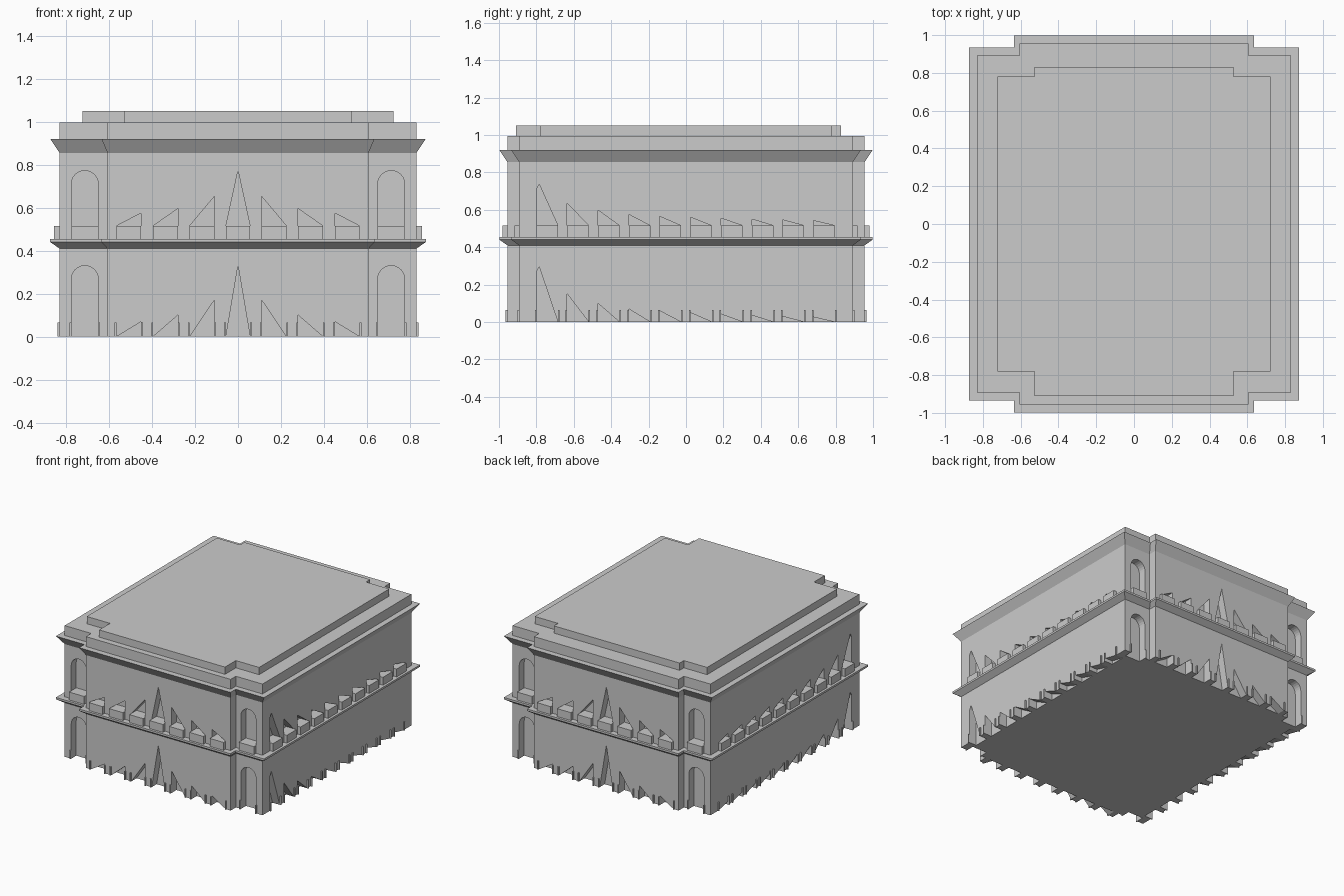
import bpy, bmesh, math
from mathutils import Vector

if "Cube" in bpy.data.objects:
    bpy.data.objects.remove(bpy.data.objects["Cube"])

X, Y, CX, CY = 0.83, 0.892, 0.607, 0.955   # corner and centre-bay half sizes
DEPTH = 0.06                               # window recess depth
FLOOR2 = 0.455

def make_object(name, bm):
    bmesh.ops.recalc_face_normals(bm, faces=bm.faces)
    mesh = bpy.data.meshes.new(name)
    bm.to_mesh(mesh)
    bm.free()
    ob = bpy.data.objects.new(name, mesh)
    bpy.context.collection.objects.link(ob)
    return ob

def outline(x, y, cx, cy, cy_back=None):
    b = cy_back or cy
    return [(-x, -y), (-cx, -y), (-cx, -cy), (cx, -cy), (cx, -y), (x, -y),
            (x, y), (cx, y), (cx, b), (-cx, b), (-cx, y), (-x, y)]

def loft(bm, rings):
    loops = [[bm.verts.new(p) for p in r] for r in rings]
    n = len(loops[0])
    for a, b in zip(loops, loops[1:]):
        for i in range(n):
            j = (i + 1) % n
            bm.faces.new((a[i], a[j], b[j], b[i]))
    bm.faces.new(loops[0][::-1])
    bm.faces.new(loops[-1])

# Walls with both flared cornices
levels = [(0, 0), (0, 0.41), (0.043, 0.44), (0.043, FLOOR2), (0, FLOOR2),
          (0, 0.855), (0.043, 0.92), (0, 0.92), (0, 0.995)]
bm = bmesh.new()
loft(bm, [[(x, y, z) for x, y in outline(X + o, Y + o, CX + 0.65 * o, CY + o)]
          for o, z in levels])
walls = make_object("walls", bm)

# Roof slab, set slightly forward
bm = bmesh.new()
loft(bm, [[(x, y, z) for x, y in outline(0.723, 0.78, 0.528, 0.91, 0.83)]
          for z in (0.995, 1.05)])
make_object("roof_slab", bm)

# Map (along wall, height, outward distance) to space for each wall
def on_y(sign, wall):
    return lambda u, z, d: Vector((u, sign * (wall + d), z))

def on_x(sign):
    return lambda u, z, d: Vector((sign * (X + d), u, z))

def prism(bm, pts, place, d0, d1):
    loft(bm, [[place(u, z, d) for u, z in pts] for d in (d0, d1)])

def block(bm, u0, u1, z0, z1, place, d):
    prism(bm, [(u0, z0), (u1, z0), (u1, z1), (u0, z1)], place, -0.005, d)

cut, balconies, jambs = bmesh.new(), bmesh.new(), bmesh.new()

def window(u0, u1, top, place, base):
    """top is the list of points from the right foot to the left foot"""
    low = base - 0.03 if base == 0 else base
    pts = list(top)
    if base == 0:
        pts = [(u0, low), (u1, low), (u1, 0)] + [p for p in pts] + [(u0, 0)]
    else:
        pts = [(u0, base)] + [(u1, base)] + pts
    prism(cut, pts, place, -DEPTH, 0.02)
    if base == 0:
        for u in (u0 - 0.008, u1):
            block(jambs, u, u + 0.008, 0, 0.065, place, 0.01)
    else:
        block(balconies, u0, u1, FLOOR2, 0.515, place, 0.025)

def arch(c, base, h):
    r = 0.063
    return [(c + r * math.cos(a), base + h - r + r * math.sin(a))
            for a in [math.pi * i / 12 for i in range(13)]]

for base, front_h, side_h in (
        (0, (0.17, 0.10, 0.07),
         (0.15, 0.10, 0.07, 0.06, 0.05, 0.042, 0.036, 0.03, 0.026)),
        (0.515, (0.137, 0.08, 0.06),
         (0.12, 0.083, 0.06, 0.05, 0.045, 0.04, 0.035, 0.031, 0.027))):
    tall = 0.33 if base == 0 else 0.257
    for sign in (-1, 1):
        # Front and back: arched corner windows, pointed centre, slanted rest
        bay, corner = on_y(sign, CY), on_y(sign, Y)
        for c in (-0.712, 0.712):
            window(c - 0.063, c + 0.063, arch(c, base, tall), corner, base)
        window(-0.056, 0.056, [(0, base + tall)], bay, base)
        for i, h in enumerate(front_h):
            u = 0.11 + 0.17 * i
            window(u, u + 0.115, [(u, base + h)], bay, base)
            window(-u - 0.115, -u, [(-u, base + h)], bay, base)
        # Long sides: ten openings shrinking towards the back
        side = on_x(sign)
        t = tall - 0.035
        window(-0.8, -0.685, [(-0.785, base + t), (-0.8, base + t - 0.03)], side, base)
        for i, h in enumerate(side_h):
            u = -0.635 + 0.1645 * i
            window(u, u + 0.115, [(u, base + h)], side, base)

# Merge doubled outline points before cutting
bmesh.ops.remove_doubles(cut, verts=cut.verts, dist=0.0002)
cutter = make_object("window_cutter", cut)
cutter.hide_render = True
mod = walls.modifiers.new("windows", 'BOOLEAN')
mod.operation = 'DIFFERENCE'
mod.solver = 'EXACT'
mod.object = cutter
bpy.context.view_layer.objects.active = walls
walls.select_set(True)
bpy.ops.object.modifier_apply(modifier=mod.name)
bpy.data.objects.remove(cutter, do_unlink=True)

make_object("balconies", balconies)
make_object("door_jambs", jambs)
